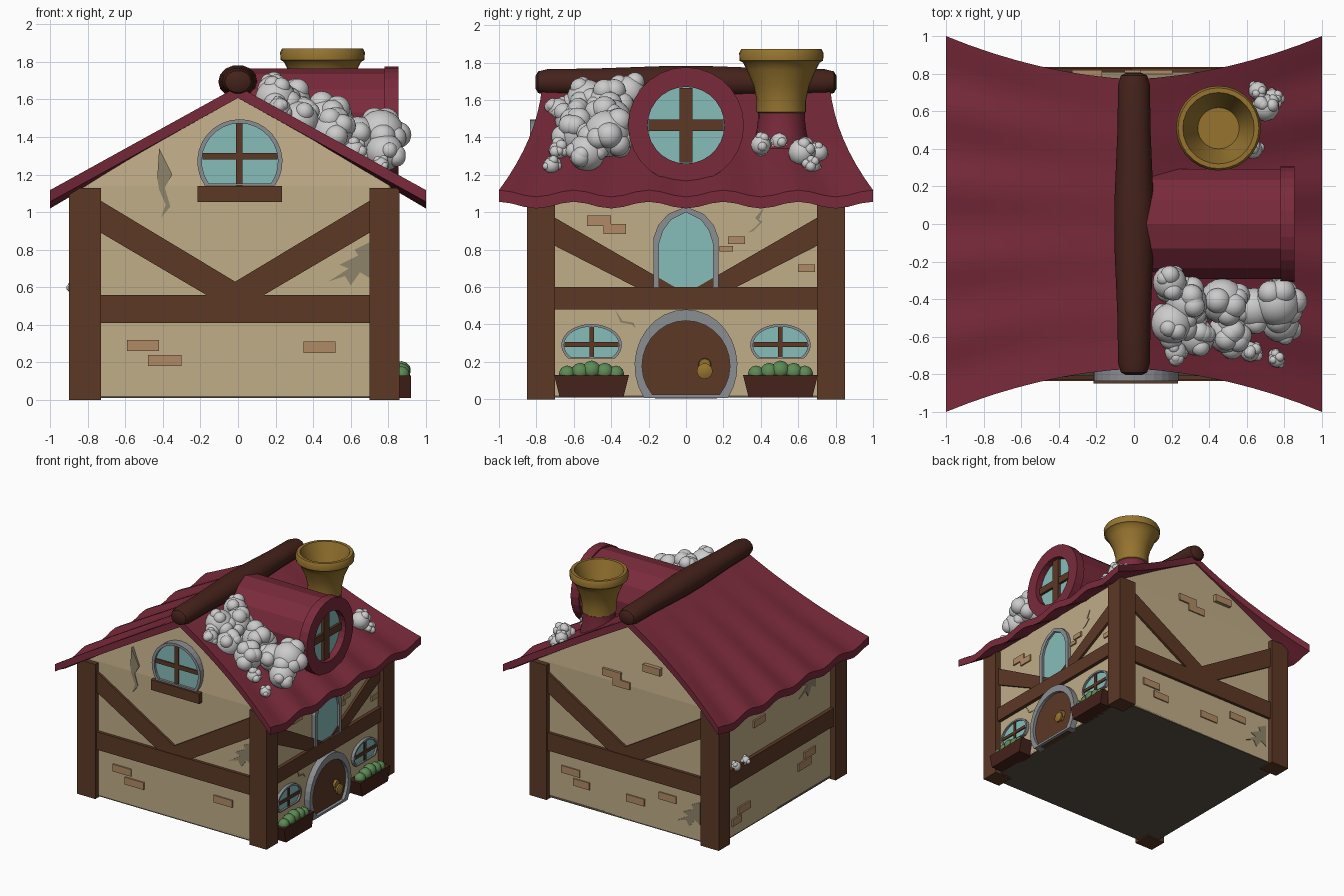
import bpy, bmesh, math, random
from mathutils import Vector, Matrix

if "Cube" in bpy.data.objects:
    bpy.data.objects.remove(bpy.data.objects["Cube"])
random.seed(4)

def mat(name, hexcol):
    m = bpy.data.materials.new(name)
    c = [int(hexcol[i:i + 2], 16) / 255 for i in (0, 2, 4)]
    m.diffuse_color = [((v + 0.055) / 1.055) ** 2.4 for v in c] + [1]
    m.use_nodes = True
    m.node_tree.nodes["Principled BSDF"].inputs["Base Color"].default_value = m.diffuse_color
    return m

ROOF, WALL, WOOD, LOG = mat("roof", "7a2a3b"), mat("plaster", "c0ad88"), mat("wood", "5c3825"), mat("dark_wood", "45221b")
GLASS, STONE, GOLD = mat("glass", "86bcba"), mat("stone", "8b8e92"), mat("brass", "96742f")
BRICK, CRACK, LEAF, BASE = mat("brick", "b08a66"), mat("crack", "8f846b"), mat("leaf", "5c8a55"), mat("floor", "5a5044")

def finish(name, bm, m=None, smooth=None):
    bmesh.ops.recalc_face_normals(bm, faces=bm.faces)
    me = bpy.data.meshes.new(name)
    bm.to_mesh(me)
    bm.free()
    ob = bpy.data.objects.new(name, me)
    bpy.context.collection.objects.link(ob)
    if m:
        me.materials.append(m)
    if smooth:
        bpy.ops.object.select_all(action='DESELECT')
        ob.select_set(True)
        bpy.context.view_layer.objects.active = ob
        bpy.ops.object.shade_smooth_by_angle(angle=math.radians(smooth))
    return ob

def at(axis, u, z, d):
    return (d, u, z) if axis == 'x' else (u, d, z)

def prism(name, axis, pts, d0, d1, m):
    bm = bmesh.new()
    a, b = [[bm.verts.new(at(axis, u, z, d)) for u, z in pts] for d in (d0, d1)]
    bm.faces.new(a)
    bm.faces.new(b)
    for i in range(len(a)):
        bm.faces.new((a[i - 1], a[i], b[i], b[i - 1]))
    return finish(name, bm, m)

def rect(name, axis, u0, u1, z0, z1, d0, d1, m):
    return prism(name, axis, [(u0, z0), (u1, z0), (u1, z1), (u0, z1)], d0, d1, m)

def ring(name, axis, outer, inner, d0, d1, m):
    bm = bmesh.new()
    L = [[bm.verts.new(at(axis, u, z, d)) for u, z in p] for p, d in
         ((outer, d0), (outer, d1), (inner, d1), (inner, d0))]
    for k in range(4):
        for i in range(len(outer)):
            bm.faces.new((L[k - 1][i - 1], L[k - 1][i], L[k][i], L[k][i - 1]))
    return finish(name, bm, m)

def arch(cx, cz, rx, rz, a0, n=20):
    return [(cx + rx * math.cos(math.radians(a)), cz + rz * math.sin(math.radians(a)))
            for a in [a0 + (180 - 2 * a0) * i / n for i in range(n + 1)]]

def circle(cz, r, n, ph=0):
    return [(r * math.cos(2 * math.pi * (i + ph) / n), cz + r * math.sin(2 * math.pi * (i + ph) / n)) for i in range(n)]

def lathe(name, prof, n, m, mtx, smooth=40):
    bm = bmesh.new()
    rows = [[bm.verts.new(mtx @ Vector((r * math.cos(2 * math.pi * i / n), r * math.sin(2 * math.pi * i / n), z)))
             for i in range(n)] for r, z in prof]
    for a, b in zip(rows, rows[1:]):
        for i in range(n):
            bm.faces.new((a[i - 1], a[i], b[i], b[i - 1]))
    bm.faces.new(rows[0])
    bm.faces.new(rows[-1])
    return finish(name, bm, m, smooth)

def puffs(name, balls, bumps, m=None, sub=3):
    bm = bmesh.new()
    for x, y, z, r in balls:
        bmesh.ops.create_icosphere(bm, subdivisions=sub, radius=r, matrix=Matrix.Translation((x, y, z)))
        for _ in range(bumps):
            d = Vector((random.gauss(0.2, 1), random.gauss(0, 1), random.gauss(0.4, 1))).normalized()
            p = Vector((x, y, z)) + d * r * 0.75
            bmesh.ops.create_icosphere(bm, subdivisions=sub, radius=r * random.uniform(0.42, 0.58), matrix=Matrix.Translation(p))
    return finish(name, bm, m, 60)

# Plastered body with gables leaning slightly inward
bm = bmesh.new()
ends = [[bm.verts.new((x, s * y, z)) for x, y, z in
         ((-.85, .81, .02), (-.85, .81, 1.14), (-.02, .755, 1.635), (.81, .81, 1.14), (.81, .81, .02))] for s in (-1, 1)]
for e in ends:
    bm.faces.new((e[0], e[1], e[3], e[4]))
    bm.faces.new((e[1], e[2], e[3]))
for i in range(5):
    bm.faces.new((ends[0][i - 1], ends[0][i], ends[1][i], ends[1][i - 1]))
finish("walls", bm, WALL)
rect("floor", 'x', -.81, .81, .01, .03, -.85, .81, BASE)

# Corner posts
for x0, x1 in ((-.9, -.73), (.7, .86)):
    for y0, y1 in ((-.85, -.7), (.7, .85)):
        rect("corner_post", 'x', y0, y1, 0, 1.13, x0, x1, WOOD)

# Beams and V braces on both gable ends and both long sides
brace = [(-.73, 1.06), (-.73, .89), (-.17, .56), (-.015, .56), (-.015, .63)]
for s in (-1, 1):
    rect("gable_beam", 'y', -.73, .7, .41, .56, s * .79, s * .835, WOOD)
    prism("gable_brace", 'y', brace, s * .79, s * .83, WOOD)
    prism("gable_brace", 'y', [(-.03 - u, z) for u, z in brace], s * .79, s * .83, WOOD)
rect("side_beam", 'x', -.7, .7, .48, .6, .79, .84, WOOD)
rect("left_beam", 'x', -.7, .7, .45, .6, -.88, -.83, WOOD)
for s in (-1, 1):
    prism("side_brace", 'x', [(s * u, z) for u, z in ((-.7, .97), (-.7, .82), (-.27, .6), (-.06, .6))], .79, .83, WOOD)

# Rippled flared roof
bm = bmesh.new()
NX, NY = 16, 30
def roof_pt(i, j):
    x, v = -1 + 2 * i / NX, -1 + 2 * j / NY
    a = abs(x)
    return (x, v * (.77 + .05 * a + .18 * a * a), 1.67 - .57 * a - .018 * a * math.cos(v * math.pi * 5))
g = [[bm.verts.new(roof_pt(i, j)) for j in range(NY + 1)] for i in range(NX + 1)]
for i in range(NX):
    for j in range(NY):
        bm.faces.new((g[i][j], g[i + 1][j], g[i + 1][j + 1], g[i][j + 1]))
top = bm.faces[:]
ext = bmesh.ops.extrude_face_region(bm, geom=top, use_keep_orig=True)
bmesh.ops.translate(bm, vec=(0, 0, -.062), verts=[v for v in ext['geom'] if isinstance(v, bmesh.types.BMVert)])
finish("roof", bm, ROOF, 25)

# Ridge log
lathe("ridge_log", [(.04, -.805), (.07, -.79), (.085, -.74), (.088, -.5), (.105, -.1), (.105, .1), (.088, .5), (.085, .74), (.07, .79), (.04, .805)],
      14, LOG, Matrix.Translation((0, 0, 1.695)) @ Matrix.Diagonal((1, 1, .85, 1)) @ Matrix.Rotation(math.pi / 2, 4, 'X'))

# Round dormer with window
CZ = 1.465
prism("dormer_body", 'x', circle(CZ, .3, 14, .5), .05, .79, ROOF)
ring("dormer_rim", 'x', circle(CZ, .31, 28), circle(CZ, .205, 28), .78, .855, ROOF)
prism("dormer_glass", 'x', circle(CZ, .208, 28), .77, .8, GLASS)
rect("dormer_bar", 'x', -.035, .035, CZ - .2, CZ + .2, .79, .825, WOOD)
rect("dormer_bar", 'x', -.2, .2, CZ - .03, CZ + .03, .79, .82, WOOD)

# Chimney with brass funnel
C = Matrix.Translation((.45, .51, 0))
lathe("chimney_base", [(.16, 1.25), (.135, 1.42), (.125, 1.5), (.125, 1.54)], 20, ROOF, C)
lathe("chimney_funnel", [(.11, 1.52), (.132, 1.535), (.132, 1.6), (.15, 1.68), (.185, 1.76), (.205, 1.8), (.223, 1.81), (.226, 1.85),
                         (.215, 1.872), (.19, 1.872), (.175, 1.83), (.14, 1.74), (.11, 1.66)], 28, GOLD, C)

# Front gable window
ring("gable_window_frame", 'y', arch(.01, 1.27, .227, .225, -35), arch(.01, 1.27, .203, .203, -35), -.75, -.835, STONE)
prism("gable_glass", 'y', arch(.01, 1.27, .21, .21, -35), -.75, -.815, GLASS)
rect("gable_bar", 'y', -.01, .025, 1.14, 1.475, -.8, -.825, WOOD)
rect("gable_bar", 'y', -.19, .21, 1.28, 1.315, -.8, -.825, WOOD)
rect("gable_sill", 'y', -.215, .235, 1.055, 1.14, -.78, -.85, WOOD)

# Tall pointed window above the door
def pointed(w, h):
    half = [(w, .6), (w, h - .17), (w * .85, h - .1), (w * .55, h - .04), (0, h)]
    return half + [(-u, z) for u, z in reversed(half[:-1])]
ring("tall_window_frame", 'x', pointed(.175, 1.03), pointed(.145, 1.0), .79, .84, STONE)
prism("tall_window_glass", 'x', pointed(.15, 1.005), .79, .822, GLASS)

# Door
ring("door_frame", 'x', arch(0, .18, .275, .3, -35), arch(0, .18, .235, .24, -40), .79, .86, STONE)
prism("door", 'x', arch(0, .18, .24, .243, -46), .79, .835, WOOD)
K = Matrix.Translation((.835, .1, 0)) @ Matrix.Rotation(math.pi / 2, 4, 'Y')
lathe("door_plate", [(.035, 0), (.035, .012), (.03, .018)], 16, GOLD, Matrix.Translation((0, 0, .185)) @ K)
lathe("door_knob", [(.02, 0), (.02, .02), (.042, .03), (.042, .045), (.02, .055)], 16, GOLD, Matrix.Translation((0, 0, .15)) @ K)

# Low side windows with planters
for s in (-1, 1):
    c = s * .505
    ring("side_window_frame", 'x', arch(c, .29, .162, .112, -40), arch(c, .29, .147, .098, -40), .79, .835, STONE)
    prism("side_window_glass", 'x', arch(c, .29, .152, .103, -40), .79, .82, GLASS)
    rect("side_window_bar", 'x', c - .012, c + .012, .22, .39, .8, .83, WOOD)
    rect("side_window_bar", 'x', c - .145, c + .145, .28, .305, .8, .83, WOOD)
    prism("planter", 'x', [(c - .17, .01), (c + .17, .01), (c + .2, .13), (c - .2, .13)], .79, .92, LOG)
    puffs("planter_bush", [(.87, c + u, z, r) for u, z, r in
          ((-.13, .135, .045), (-.06, .145, .05), (.0, .155, .052), (.07, .145, .05), (.13, .135, .045))], 0, LEAF, 2)

# Exposed bricks: (centre u, centre z, width, height)
def bricks(axis, d0, d1, items):
    for u, z, w, h in items:
        rect("exposed_brick", axis, u - w / 2, u + w / 2, z - h / 2, z + h / 2, d0, d1, BRICK)
bricks('y', -.78, -.822, [(-.505, .29, .17, .06), (-.39, .21, .18, .06), (.435, .28, .17, .06)])
bricks('y', .76, .82, [(.5, .28, .17, .06), (-.1, .2, .17, .06), (-.4, .3, .16, .06), (.4, .2, .15, .06),
                       (.12, 1.2, .17, .06), (.03, 1.14, .16, .06), (-.25, 1.33, .16, .06)])
bricks('x', .79, .822, [(-.465, .955, .13, .055), (-.38, .91, .12, .055), (.27, .85, .09, .04), (.215, .805, .07, .03), (.645, .7, .09, .04)])
bricks('x', -.862, -.83, [(.45, .2, .16, .06), (.55, .13, .12, .06), (-.35, .26, .17, .06), (-.42, .33, .15, .06), (.25, .85, .15, .06)])

# Chipped plaster and cracks
wedge = [(.7, .84), (.62, .8), (.64, .77), (.54, .72), (.59, .7), (.48, .63), (.57, .66), (.6, .61), (.65, .68), (.7, .65)]
drip = [(-.42, 1.34), (-.35, 1.2), (-.39, 1.13), (-.36, 1.03), (-.41, .97), (-.385, 1.04), (-.42, 1.12), (-.43, 1.18)]
line = [(.42, 1.03), (.39, .96), (.41, .95), (.36, .9), (.33, .89), (.37, .92), (.395, .945), (.37, .97)]
prism("front_chip", 'y', wedge, -.78, -.814, CRACK)
prism("front_crack", 'y', drip, -.76, -.814, CRACK)
prism("back_chip", 'y', [(-u, z - .5) for u, z in wedge], .78, .814, CRACK)
prism("back_crack", 'y', [(u + .1, z - .15) for u, z in line], .78, .814, CRACK)
prism("side_crack", 'x', line, .79, .814, CRACK)
prism("side_crack", 'x', [(-.38, .48), (-.34, .42), (-.28, .41), (-.27, .38), (-.29, .4), (-.35, .41)], .79, .814, CRACK)
prism("left_chip", 'x', [(-u + .2, z + .2) for u, z in wedge], -.855, -.83, CRACK)

# Grey puffs piled on the roof and wall
puffs("large_puffs", [(.19, -.31, 1.64, .09), (.2, -.53, 1.6, .11), (.28, -.42, 1.58, .11), (.33, -.6, 1.49, .1), (.47, -.41, 1.49, .12),
                      (.5, -.58, 1.42, .11), (.64, -.45, 1.4, .11), (.76, -.42, 1.42, .125), (.78, -.53, 1.32, .1), (.22, -.68, 1.55, .06)], 8)
puffs("small_puffs", [(.62, -.68, 1.33, .055), (.76, -.72, 1.25, .045), (.7, .62, 1.32, .075), (.74, .67, 1.25, .05),
                      (.66, .71, 1.32, .05), (.63, .4, 1.36, .055), (.56, .5, 1.38, .05)], 6, sub=2)
puffs("wall_puffs", [(-.87, .58, .6, .04), (-.87, .45, .6, .035)], 5, sub=2)
